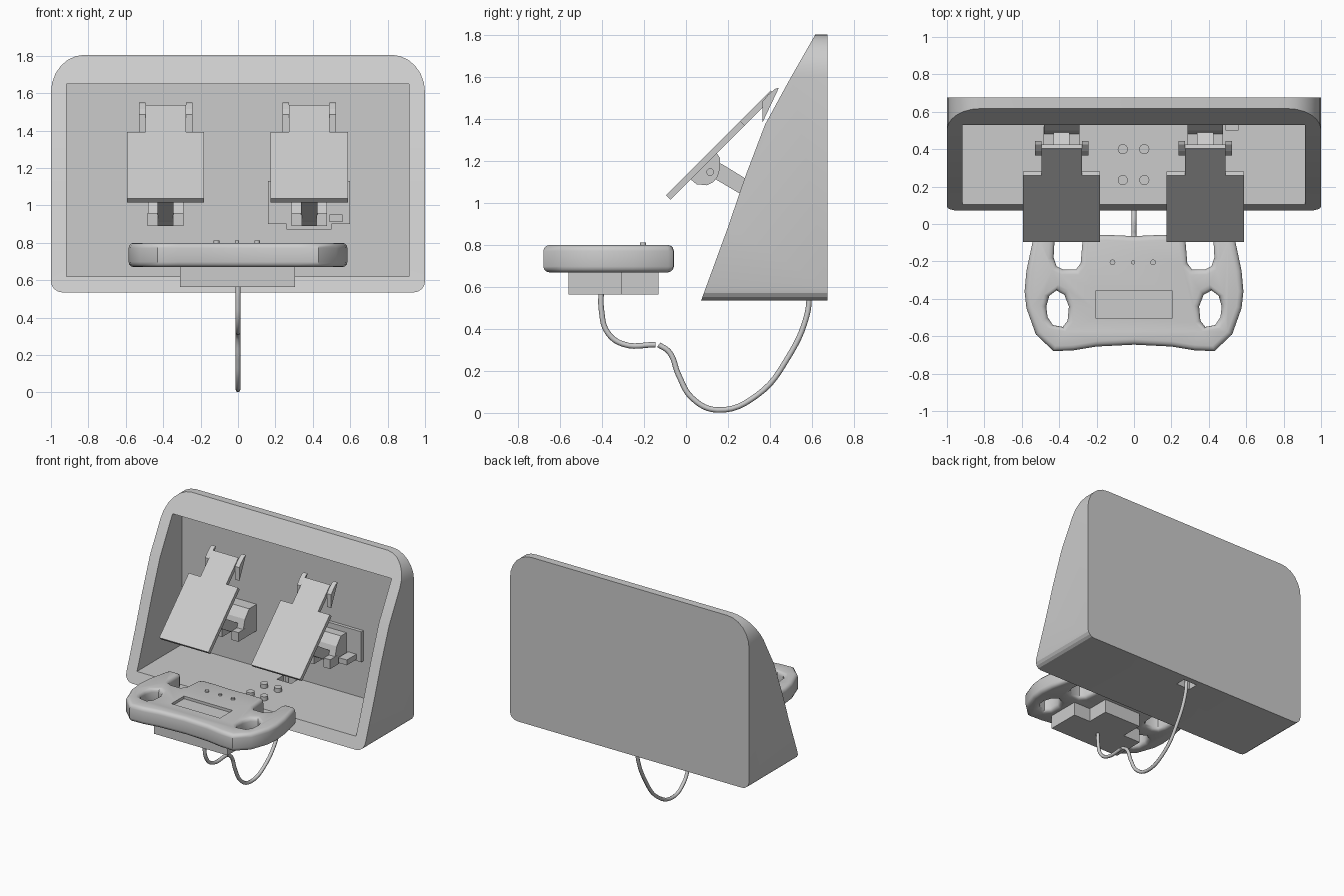
import bpy, bmesh, math
from mathutils import Matrix, Vector

if "Cube" in bpy.data.objects:
    bpy.data.objects.remove(bpy.data.objects["Cube"])


def add_mesh(name, bm):
    bmesh.ops.recalc_face_normals(bm, faces=bm.faces)
    me = bpy.data.meshes.new(name)
    bm.to_mesh(me)
    bm.free()
    ob = bpy.data.objects.new(name, me)
    bpy.context.scene.collection.objects.link(ob)
    return ob


def prism(name, pts, axis, lo, hi, mat=None):
    """Extrude a flat outline along an axis: x takes (y,z), y takes (x,z), z takes (x,y)."""
    put = {'x': lambda a, b, c: (c, a, b),
           'y': lambda a, b, c: (a, c, b),
           'z': lambda a, b, c: (a, b, c)}[axis]
    bm = bmesh.new()
    rings = [[bm.verts.new(put(a, b, c)) for a, b in pts] for c in (lo, hi)]
    n = len(pts)
    for r in rings:
        bm.faces.new(r)
    for i in range(n):
        j = (i + 1) % n
        bm.faces.new((rings[0][i], rings[0][j], rings[1][j], rings[1][i]))
    if mat:
        bm.transform(mat)
    return add_mesh(name, bm)


def box(name, x0, x1, y0, y1, z0, z1):
    return prism(name, [(x0, y0), (x1, y0), (x1, y1), (x0, y1)], 'z', z0, z1)


def disc(cx, cy, r, n=16):
    return [(cx + r * math.cos(2 * math.pi * i / n), cy + r * math.sin(2 * math.pi * i / n))
            for i in range(n)]


def bake(ob):
    bpy.context.view_layer.update()
    dg = bpy.context.evaluated_depsgraph_get()
    me = bpy.data.meshes.new_from_object(ob.evaluated_get(dg))
    ob.modifiers.clear()
    ob.data = me


def boolean(ob, cutter, op='DIFFERENCE'):
    m = ob.modifiers.new('cut', 'BOOLEAN')
    m.operation = op
    m.object = cutter
    bake(ob)
    bpy.data.objects.remove(cutter)


def smooth(ob, deg=30):
    bpy.ops.object.select_all(action='DESELECT')
    ob.select_set(True)
    bpy.context.view_layer.objects.active = ob
    bpy.ops.object.shade_smooth_by_angle(angle=math.radians(deg))


def arc(cx, cz, rx, rz, a0, n=6):
    return [(cx + rx * math.cos(math.radians(a0 + 90 * i / n)),
             cz + rz * math.sin(math.radians(a0 + 90 * i / n))) for i in range(n + 1)]


# Housing: rounded front outline trimmed by the sloping side profile, then hollowed
outline = (arc(.82, 1.605, .18, .2, 0) + arc(-.82, 1.605, .18, .2, 90)
           + arc(-.94, .595, .06, .06, 180, 4) + arc(.94, .595, .06, .06, 270, 4))
housing = prism('housing', outline, 'y', -.2, .675)
side = [(.07, .53), (.20, .885), (.28, 1.12), (.377, 1.375), (.50, 1.6), (.62, 1.81),
        (.8, 1.85), (.8, .4), (.07, .4)]
boolean(housing, prism('side_cutter', side, 'x', -1.2, 1.2), 'INTERSECT')
boolean(housing, box('recess_cutter', -.917, .915, -.3, .64, .62, 1.65))
boolean(housing, box('cable_hole_cutter', -.06, .06, .55, .63, .4, .7))
smooth(housing, 20)

# Four buttons on the housing floor
for i, x in enumerate((-.06, .055)):
    for j, y in enumerate((.235, .40)):
        smooth(prism(f'floor_button_{i}{j}', disc(x, y, .027), 'z', .61, .65))


# Pedals
def pedal(side_name, cx):
    at = Matrix.Translation((cx, 0, 0))
    tilt = Matrix.Translation((cx, -.095, 1.038)) @ Matrix.Rotation(math.radians(45), 4, 'X')
    half = [(.206, 0), (.206, .5), (.108, .5), (.108, .705)]
    prism(f'{side_name}_pedal_plate', half + [(-x, y) for x, y in reversed(half)],
          'z', -.03, 0, tilt)
    ear = [(.443, 1.55), (.425, 1.545), (.39, 1.515), (.365, 1.485), (.365, 1.385)]
    clevis = [(.02, 1.115), (.145, 1.24), (.162, 1.215), (.162, 1.165), (.15, 1.125),
              (.13, 1.10), (.10, 1.085), (.05, 1.09)]
    for s in (-1, 1):
        prism(f'{side_name}_ear_{s}', ear, 'x', s * .108, s * .143, at)
        prism(f'{side_name}_clevis_{s}', clevis, 'x', s * .045, s * .07, at)
        # clamp jaws at the wall end of the arm
        prism(f'{side_name}_jaw_{s}', [(.42, .89), (.52, .89), (.52, .96), (.42, .96)],
              'x', s * .04, s * .096, at)
    smooth(prism(f'{side_name}_pivot_pin', disc(.115, 1.148, .018, 12), 'x', -.08, .08, at))
    prism(f'{side_name}_arm', [(.09, 1.17), (.13, 1.20), (.17, 1.187), (.54, .96),
                               (.54, .89), (.47, .92), (.13, 1.12)], 'x', -.043, .043, at)
    prism(f'{side_name}_wall_bracket', [(.645, .89), (.52, .89), (.47, .925), (.50, 1.03),
                                        (.55, 1.09), (.645, 1.09)], 'x', -.095, .095, at)


pedal('left', -.387)
pedal('right', .381)

# Wall plate behind the right pedal
box('wall_plate', .16, .60, .615, .645, .90, 1.13)
box('wall_plate_tab', .26, .50, .61, .645, .87, .91)
box('wall_plate_clip', .49, .56, .50, .63, .91, .95)

# Steering wheel: half outline mirrored, two grip holes, rounded rims, sunk screen
half = [(0, -.065), (.15, -.058), (.25, -.062), (.275, -.09), (.285, -.21), (.31, -.243),
        (.38, -.243), (.415, -.225), (.43, -.18), (.425, -.09), (.445, -.06), (.515, -.06),
        (.54, -.085), (.575, -.25), (.585, -.36), (.575, -.45), (.525, -.59), (.43, -.68),
        (.32, -.675), (.2, -.655), (0, -.645)]
wheel = prism('steering_wheel', half + [(-x, y) for x, y in reversed(half[1:-1])], 'z', .67, .80)
grip = [(.37, -.375), (.415, -.35), (.455, -.38), (.472, -.44), (.465, -.50),
        (.435, -.545), (.38, -.555), (.352, -.52), (.345, -.44)]
# the hole is drawn smaller because rounding its rim opens it up
gx = sum(p[0] for p in grip) / len(grip)
gy = sum(p[1] for p in grip) / len(grip)
for s in (-1, 1):
    pts = [(s * (gx + (x - gx) * .95), gy + (y - gy) * .95) for x, y in grip]
    boolean(wheel, prism('grip_cutter', pts, 'z', .5, 1))
bev = wheel.modifiers.new('rim', 'BEVEL')
bev.width = .028
bev.segments = 3
bev.limit_method = 'ANGLE'
bev.angle_limit = math.radians(68)
bev.use_clamp_overlap = True
bake(wheel)
boolean(wheel, box('screen_cutter', -.203, .203, -.505, -.355, .78, .9))
smooth(wheel, 40)

# Wheel knobs
for i, (x, r) in enumerate(((-.115, .015), (-.005, .011), (.102, .015))):
    smooth(prism(f'wheel_knob_{i}', disc(x, -.205, r), 'z', .79, .812))

# Wheel base: wide front block and narrow rear block
box('wheel_base_front', -.31, .305, -.56, -.305, .565, .69)
box('wheel_base_rear', -.16, .16, -.31, -.13, .565, .69)


# Cable in two lengths
def cable(name, pts):
    cu = bpy.data.curves.new(name, 'CURVE')
    cu.dimensions = '3D'
    cu.bevel_depth = .013
    cu.bevel_resolution = 2
    cu.resolution_u = 6
    cu.use_fill_caps = True
    sp = cu.splines.new('BEZIER')
    sp.bezier_points.add(len(pts) - 1)
    for bp, (y, z) in zip(sp.bezier_points, pts):
        bp.co = Vector((0, y, z))
        bp.handle_left_type = bp.handle_right_type = 'AUTO'
    ob = bpy.data.objects.new(name, cu)
    bpy.context.scene.collection.objects.link(ob)
    bpy.ops.object.select_all(action='DESELECT')
    ob.select_set(True)
    bpy.context.view_layer.objects.active = ob
    bpy.ops.object.convert(target='MESH')
    smooth(bpy.context.view_layer.objects.active, 50)


cable('wheel_cable', [(-.405, .58), (-.403, .49), (-.375, .385), (-.30, .328), (-.145, .325)])
cable('housing_cable', [(-.13, .325), (-.08, .29), (-.035, .18), (.03, .07), (.15, .014),
                        (.34, .085), (.49, .27), (.575, .46), (.588, .56), (.588, .66)])
